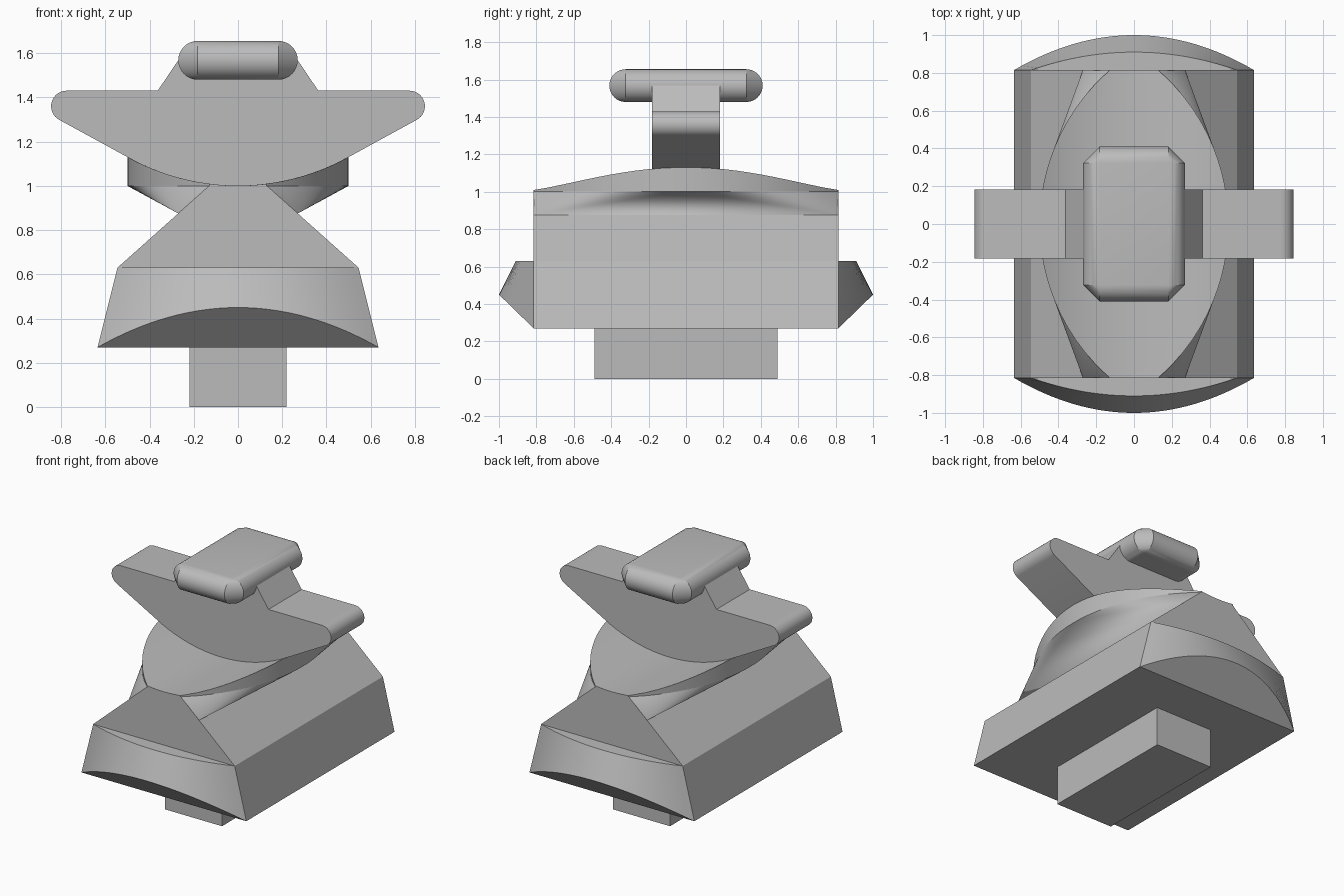
import bpy
import bmesh
from math import sin, cos, pi, radians, sqrt

if "Cube" in bpy.data.objects:
    bpy.data.objects.remove(bpy.data.objects["Cube"], do_unlink=True)

GREY = (0.5, 0.5, 0.5, 1)
grey = bpy.data.materials.new("plain grey")
grey.use_nodes = True
grey.diffuse_color = GREY
grey.node_tree.nodes["Principled BSDF"].inputs["Base Color"].default_value = GREY


def finish(name, bm):
    """Turn a bmesh into a named, coloured object, smooth except at sharp edges."""
    bmesh.ops.remove_doubles(bm, verts=bm.verts, dist=1e-5)
    bmesh.ops.recalc_face_normals(bm, faces=bm.faces)
    mesh = bpy.data.meshes.new(name)
    bm.to_mesh(mesh)
    bm.free()
    mesh.materials.append(grey)
    ob = bpy.data.objects.new(name, mesh)
    bpy.context.collection.objects.link(ob)
    bpy.ops.object.select_all(action='DESELECT')
    ob.select_set(True)
    bpy.context.view_layer.objects.active = ob
    bpy.ops.object.shade_smooth_by_angle(angle=radians(25))
    return ob


def prism(name, right_half, depth):
    """Extrude a left-right symmetric xz profile to y = +-depth."""
    profile = right_half + [(-x, z) for x, z in reversed(right_half) if x > 1e-6]
    bm = bmesh.new()
    front = bm.faces.new([bm.verts.new((x, -depth, z)) for x, z in profile])
    out = bmesh.ops.extrude_face_region(bm, geom=[front], use_keep_orig=True)
    moved = [v for v in out["geom"] if isinstance(v, bmesh.types.BMVert)]
    bmesh.ops.translate(bm, verts=moved, vec=(0, 2 * depth, 0))
    return finish(name, bm)


def hull(name, points):
    bm = bmesh.new()
    verts = [bm.verts.new(p) for p in points]
    out = bmesh.ops.convex_hull(bm, input=verts)
    junk = [v for v in bm.verts if not v.link_faces]
    bmesh.ops.delete(bm, geom=junk, context='VERTS')
    bmesh.ops.dissolve_limit(bm, angle_limit=0.002, verts=bm.verts, edges=bm.edges)
    return finish(name, bm)


def trough(x):
    """Height of the concave saddle seat."""
    return 1.0 + 1.026 - sqrt(1.026 ** 2 - x * x)


def half_width(y):
    """Half width of the saddle in plan: two shallow circular arcs."""
    return 0.5 - 1.08 + sqrt(1.08 ** 2 - y * y)


LENGTH = 0.815

# Foot and main body
prism("foot", [(0.22, 0), (0.22, 0.28)], 0.49)
prism("body", [(0.635, 0.27), (0.545, 0.63), (0.135, 0.996)], LENGTH)

# Bowed end bumpers, undercut at 45 degrees
STEPS = 32
for name, side in (("front_bumper", -1), ("back_bumper", 1)):
    bm = bmesh.new()
    low, high = [], []
    for i in range(STEPS + 1):
        t = 2 * i / STEPS - 1
        bow = 1 - t * t
        low.append(bm.verts.new((0.635 * t, side * (LENGTH + 0.185 * bow), 0.27 + 0.18 * bow)))
        high.append(bm.verts.new((0.545 * t, side * (LENGTH + 0.095 * bow), 0.63)))
    for i in range(STEPS):
        bm.faces.new((low[i], low[i + 1], high[i + 1], high[i]))
    bm.faces.new(low)
    bm.faces.new(high)
    bm.faces.new((low[0], low[-1], high[-1], high[0]))
    finish(name, bm)

# Saddle underside: curved rim narrowing to a straight seam on the body
rows = [LENGTH * (2 * i / 24 - 1) for i in range(25)]
rim = [(s * half_width(y), y, 1.0) for y in rows for s in (-1, 1)]
seam = [(sx * 0.27, sy * LENGTH, 0.875) for sx in (-1, 1) for sy in (-1, 1)]
hull("saddle_underside", rim + seam)

# Saddle seat: concave top surface with upright walls
COLS = 24
bm = bmesh.new()
grid = []
for y in rows:
    w = half_width(y)
    xs = [w * (2 * j / COLS - 1) for j in range(COLS + 1)]
    grid.append([bm.verts.new((-w, y, 1.0))]
                + [bm.verts.new((x, y, trough(x) + 0.001)) for x in xs]
                + [bm.verts.new((w, y, 1.0))])
for a, b in zip(grid, grid[1:]):
    for j in range(len(a) - 1):
        bm.faces.new((a[j], a[j + 1], b[j + 1], b[j]))
for end in (grid[0], grid[-1]):
    bm.faces.new(end)
finish("saddle_seat", bm)

# Rocker with rounded wing tips and a tapered neck
rocker = [(0.5 * i / 16, trough(0.5 * i / 16)) for i in range(17)]
for i in range(17):
    a = radians(-61 + 151 * i / 16)
    rocker.append((0.775 + 0.07 * cos(a), 1.36 + 0.07 * sin(a)))
rocker += [(0.363, 1.43), (0.265, 1.575)]
prism("rocker", rocker, 0.183)

# Top pad: half-round edges joined across chamfered corners
R, CX, CY, CZ = 0.0875, 0.1825, 0.3225, 1.5675
pad = []
for i in range(17):
    a = pi * (i / 16 - 0.5)
    out, z = R * cos(a), CZ + R * sin(a)
    for sx in (-1, 1):
        for sy in (-1, 1):
            pad.append((sx * (CX + out), sy * CY, z))
            pad.append((sx * CX, sy * (CY + out), z))
hull("top_pad", pad)
